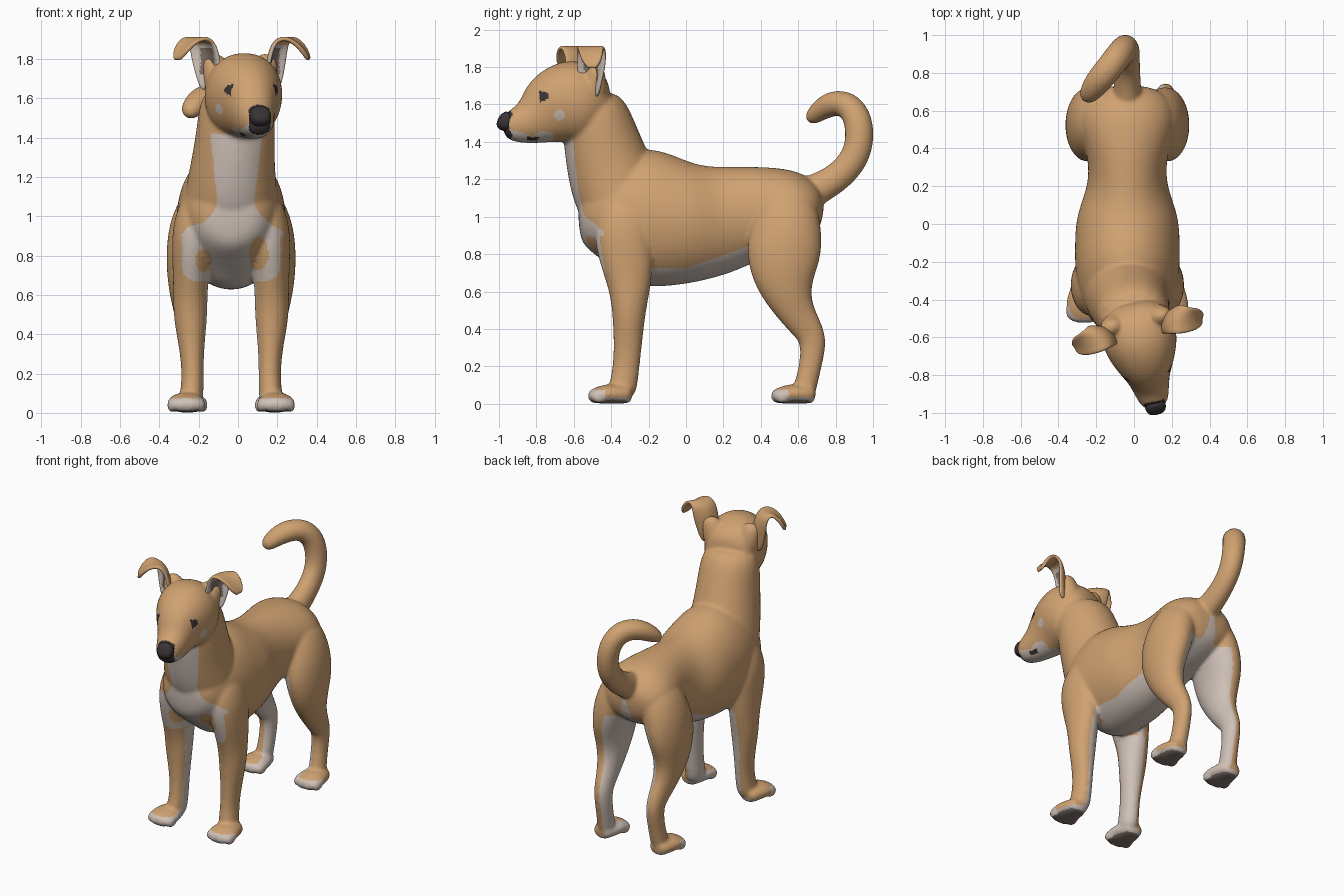
import bpy, bmesh, math
from mathutils import Matrix, Vector

cube = bpy.data.objects.get("Cube")
if cube:
    bpy.data.objects.remove(cube, do_unlink=True)


def material(name, rgb):
    mat = bpy.data.materials.new(name)
    mat.use_nodes = True
    mat.diffuse_color = (*rgb, 1)
    mat.node_tree.nodes["Principled BSDF"].inputs["Base Color"].default_value = (*rgb, 1)
    return mat


MATERIALS = [
    material("tan fur", (.63, .36, .165)),
    material("pale fur", (.62, .53, .47)),
    material("dark nose and eyes", (.04, .032, .034)),
    material("ear shade", (.22, .165, .14)),
    material("paw pad", (.22, .17, .145)),
]
TAN, PALE, DARK, SHADE, PAD = range(5)

MID = -.035                       # middle plane of the body
BODY = Matrix.Translation((MID, 0, 0))
HEAD = Matrix.Translation((.02, -.56, 0)) @ Matrix.Rotation(math.radians(13), 4, 'Z')
HEAD_INV = HEAD.inverted()
HEAD_TURN = HEAD_INV.to_3x3()


def loft(bm, rings, matrix=BODY, side=1, power=1.0, sides=16):
    """Closed tube through rings of (x, y, z, half width, half depth)."""
    centres = [Vector((side * r[0], r[1], r[2])) for r in rings]
    loops = []
    for i, ring in enumerate(rings):
        tangent = centres[min(i + 1, len(rings) - 1)] - centres[max(i - 1, 0)]
        tangent.normalize()
        across = Vector((1, 0, 0))
        across = (across - tangent * across.dot(tangent)).normalized()
        up = tangent.cross(across)
        loop = []
        for k in range(sides):
            a = math.tau * k / sides
            c, s = math.cos(a), math.sin(a)
            c = math.copysign(abs(c) ** power, c)
            s = math.copysign(abs(s) ** power, s)
            loop.append(bm.verts.new(matrix @ (centres[i] + across * c * ring[3] + up * s * ring[4])))
        loops.append(loop)
    for a, b in zip(loops, loops[1:]):
        for k in range(sides):
            j = (k + 1) % sides
            bm.faces.new((a[k], a[j], b[j], b[k]))
    bm.faces.new(loops[0][::-1])
    bm.faces.new(loops[-1])


def make_object(name, bm):
    bmesh.ops.recalc_face_normals(bm, faces=bm.faces[:])
    mesh = bpy.data.meshes.new(name)
    bm.to_mesh(mesh)
    bm.free()
    obj = bpy.data.objects.new(name, mesh)
    bpy.context.collection.objects.link(obj)
    return obj


def add_modifier(obj, kind, **settings):
    mod = obj.modifiers.new(kind.title(), kind)
    for key, value in settings.items():
        setattr(mod, key, value)


def finish(obj, rule):
    """Apply the modifiers, shade smooth and colour faces by the rule."""
    bpy.context.view_layer.update()
    graph = bpy.context.evaluated_depsgraph_get()
    mesh = bpy.data.meshes.new_from_object(obj.evaluated_get(graph))
    obj.modifiers.clear()
    obj.data = mesh
    mesh.materials.clear()
    for mat in MATERIALS:
        mesh.materials.append(mat)
    for face in mesh.polygons:
        face.use_smooth = True
        face.material_index = rule(face.center, face.normal)


bm = bmesh.new()

# Torso: y, bottom, top, half width
torso = [(-.575, .86, 1.06, .10), (-.525, .78, 1.14, .19), (-.41, .685, 1.33, .255),
         (-.25, .62, 1.39, .285), (-.1, .61, 1.335, .285), (.05, .64, 1.29, .278),
         (.2, .69, 1.275, .21), (.35, .76, 1.278, .21), (.5, .80, 1.27, .262),
         (.62, .84, 1.245, .262), (.74, .92, 1.14, .16)]
loft(bm, [(0, y, (a + b) / 2, w, (b - a) / 2) for y, a, b, w in torso])

# Neck
loft(bm, [(.035, -.505, 1.67, .185, .15), (.028, -.47, 1.48, .203, .20),
          (.012, -.425, 1.30, .212, .225), (0, -.365, 1.13, .24, .25),
          (0, -.33, .96, .25, .20)])

# Head: forward distance, bottom, top, half width
head = [(-.15, 1.50, 1.72, .13), (-.06, 1.42, 1.82, .19), (.05, 1.38, 1.855, .21),
        (.15, 1.375, 1.795, .175), (.22, 1.375, 1.715, .13), (.28, 1.38, 1.635, .108),
        (.36, 1.39, 1.58, .088), (.43, 1.42, 1.55, .062)]
loft(bm, [(0, -f, (a + b) / 2, w, (b - a) / 2) for f, a, b, w in head], HEAD, power=.93)

# Tail
loft(bm, [(0, .6, 1.1, .08, .1), (0, .72, 1.155, .075, .085), (0, .82, 1.215, .068, .08),
          (0, .905, 1.31, .068, .08), (-.005, .932, 1.42, .07, .08),
          (-.025, .92, 1.53, .072, .08), (-.065, .868, 1.602, .075, .078),
          (-.125, .79, 1.612, .077, .074), (-.185, .715, 1.57, .068, .06),
          (-.228, .65, 1.51, .04, .035)])

# Legs, paws, toes and ear roots, mirrored
front_leg = [(.15, -.34, 1.13, .08, .10), (.19, -.335, .96, .115, .17),
             (.203, -.32, .79, .1, .155), (.207, -.3, .62, .088, .115),
             (.208, -.305, .49, .09, .09), (.2, -.31, .33, .064, .078),
             (.195, -.32, .19, .056, .072), (.2, -.335, .1, .062, .078),
             (.205, -.35, .04, .06, .07)]
hind_leg = [(.11, .54, 1.15, .10, .14), (.18, .54, .97, .14, .19),
            (.22, .52, .79, .118, .212), (.225, .525, .63, .097, .155),
            (.215, .58, .50, .074, .102), (.205, .65, .4, .058, .084),
            (.2, .685, .33, .054, .074), (.2, .665, .2, .052, .06),
            (.205, .64, .1, .056, .064), (.21, .625, .04, .055, .06)]
paw = [(0, .09, .045, .05, .045), (0, .05, .05, .075, .05), (0, -.04, .055, .1, .056),
       (0, -.1, .045, .1, .045), (0, -.15, .035, .078, .032)]
ear_root = [(.09, .04, 1.62, .09, .09), (.125, .045, 1.74, .075, .065),
            (.15, .045, 1.83, .05, .035)]
for side in (1, -1):
    loft(bm, front_leg, side=side)
    loft(bm, hind_leg, side=side)
    loft(bm, ear_root, HEAD, side=side)
    for px, py in ((.228, -.375), (.217, .605)):
        loft(bm, [(px + x, py + y, z, w, d) for x, y, z, w, d in paw], side=side)
        for toe in (-.072, -.025, .025, .072):
            place = Vector((side * (px + toe), py - .118 + abs(toe) * .4, .038))
            size = Matrix.Diagonal((.027, .045, .037, 1))
            bmesh.ops.create_uvsphere(bm, u_segments=16, v_segments=10, radius=1,
                                      matrix=BODY @ Matrix.Translation(place) @ size)


def body_colour(p, n):
    x, y, z = p.x - MID, p.y, p.z
    inward = -n.x * math.copysign(1, x)
    if z > 1.36 and y < -.45:
        # Face markings, in the frame of the turned head
        q = HEAD_INV @ p
        s, f = abs(q.x), -q.y
        if .14 < f < .255 and ((s - .103) / .038) ** 2 + ((z - 1.642) / .03) ** 2 < 1:
            return DARK
        if f > .39 and s < .056 and z > 1.405:
            return DARK
        if .25 < f < .31 and s > .05 and abs(z - 1.415) < .011:
            return DARK
        if s > .1 and (f - .155) ** 2 + (z - 1.545) ** 2 < .0008:
            return PALE
        if f > .12 and z < 1.405 + max(0, f - .2) * .3:
            return PALE
        if ((f - .225) / .06) ** 2 + ((z - 1.42) / .035) ** 2 < 1:
            return PALE
    # Throat, widening into the chest patch
    if .9 < z < 1.42 and y < -.44 and n.y < -.2:
        flare = max(0, 1.08 - z) ** 2 * 6
        if abs(x - .025) < .095 + max(0, z - 1.1) * .12 + flare:
            return PALE
    if .6 < z < 1 and y < -.3 and n.y < -.05:
        if abs(x / .25) ** 5 + abs((z - .815) / .15) ** 5 < 1:
            wide, high, level = (.05, .085, .81) if x > 0 else (.042, .058, .775)
            spot = ((abs(x) - .14) / wide) ** 2 + ((z - level) / high) ** 2 < 1
            return TAN if spot else PALE
    if z < .76 and y < -.2 and abs(x) < .115:
        return PALE
    # Paws
    if z < .02 and n.z < -.8:
        return PAD
    if z < .035 or (z < .075 and (y < -.43 or .3 < y < .55)):
        return PALE
    # Belly, inner legs and under the tail
    if -.2 < y < .45 and abs(x) < .2 and .6 < z < .725 + .35 * max(0, y) and n.z < .1:
        return PALE
    if y < -.1 and z < .66 and inward * .78 + n.y * .62 > .48:
        return PALE
    if y > .33 and z < .9 and (inward > .3 or (n.z < -.3 and abs(x) < .14)):
        return PALE
    if y > .55 and .7 < z < 1.06 and abs(x) < .015 + (1.06 - z) * .2:
        return PALE
    return TAN


body = make_object("body", bm)
add_modifier(body, 'SUBSURF', levels=2)
add_modifier(body, 'REMESH', mode='VOXEL', voxel_size=.0095)
add_modifier(body, 'SMOOTH', factor=.5, iterations=14)
finish(body, body_colour)

# Nose, blunt with a receding underside
bm = bmesh.new()
loft(bm, [(0, -.37, 1.525, .045, .04), (0, -.405, 1.508, .058, .058),
          (0, -.432, 1.508, .056, .052), (0, -.456, 1.52, .04, .032)], HEAD, power=.85)
nose = make_object("nose", bm)
add_modifier(nose, 'SUBSURF', levels=2)
finish(nose, lambda p, n: DARK)

# Ears: cupped sheets whose tips flop outward; outward, forward, height, half width
ear_spine = [(.145, -.02, 1.64, .06), (.16, -.02, 1.72, .075), (.175, -.025, 1.81, .085),
             (.192, -.02, 1.885, .085), (.235, 0, 1.912, .076), (.29, .012, 1.882, .066),
             (.328, .018, 1.83, .052), (.345, .02, 1.795, .022)]
COLS = 7


def ear_colour(p, n):
    q, m = HEAD_INV @ p, HEAD_TURN @ n
    s, f = abs(q.x), -q.y
    facing = (m.x * math.copysign(1, q.x) - m.y) * .7
    if facing < .3 or s > .265 or q.z > 1.875:
        return TAN
    across = (s - .17) * .75 - (f + .02) * .65
    return SHADE if abs(across) < .042 and 1.73 < q.z < 1.86 else PALE


for side, name in ((1, "left_ear"), (-1, "right_ear")):
    bm = bmesh.new()
    rows = []
    for i, (s, f, z, half) in enumerate(ear_spine):
        cup = .6 * half * (1 - i / len(ear_spine))
        turn = math.radians(37 + 5 * i)
        c, d = math.cos(turn), math.sin(turn)
        row = []
        for k in range(COLS):
            t = 2 * k / (COLS - 1) - 1
            lift = cup * (t * t - .4)
            out = s + c * half * t + d * lift
            ahead = f - d * half * t + c * lift
            row.append(bm.verts.new(HEAD @ Vector((side * out, -ahead, z))))
        rows.append(row)
    for a, b in zip(rows, rows[1:]):
        for k in range(COLS - 1):
            bm.faces.new((a[k], a[k + 1], b[k + 1], b[k]))
    ear = make_object(name, bm)
    add_modifier(ear, 'SOLIDIFY', thickness=.024, offset=0)
    add_modifier(ear, 'SUBSURF', levels=2)
    finish(ear, ear_colour)
